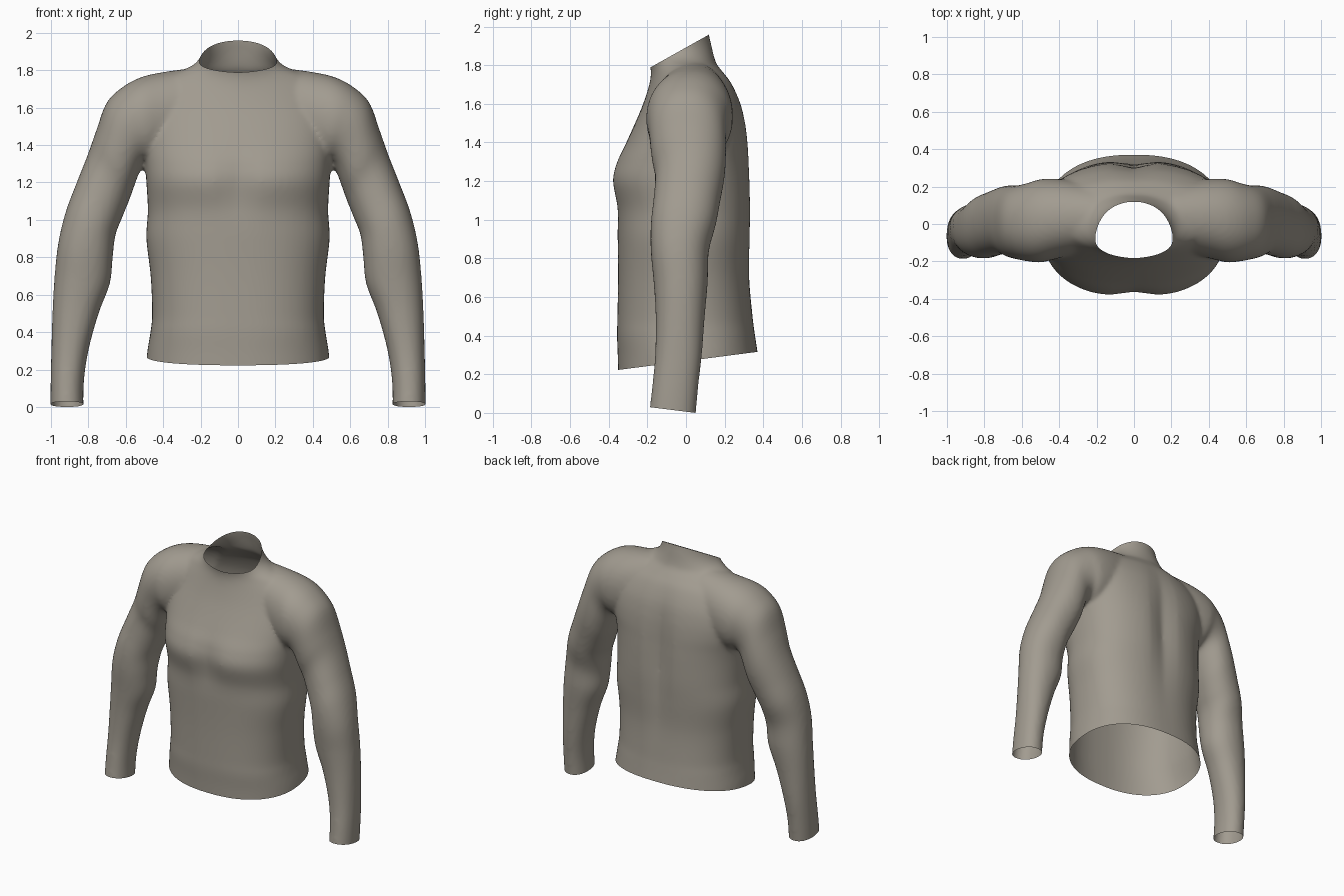
import bpy, bmesh, math
from mathutils import Vector

if "Cube" in bpy.data.objects:
    bpy.data.objects.remove(bpy.data.objects["Cube"])

SEG = 64


def resample(rows, steps=6):
    """Catmull-Rom interpolation between rows of numbers."""
    out = []
    for i in range(len(rows) - 1):
        p0, p1 = rows[max(i - 1, 0)], rows[i]
        p2, p3 = rows[i + 1], rows[min(i + 2, len(rows) - 1)]
        for s in range(steps):
            t = s / steps
            out.append([0.5 * (2 * b + (c - a) * t + (2 * a - 5 * b + 4 * c - d) * t * t
                               + (3 * b - a - 3 * c + d) * t ** 3)
                        for a, b, c, d in zip(p0, p1, p2, p3)])
    return out + [list(rows[-1])]


def superellipse(n):
    for k in range(SEG):
        a = 2 * math.pi * k / SEG
        c, s = math.cos(a), math.sin(a)
        yield (math.copysign(abs(c) ** (2 / n), c), math.copysign(abs(s) ** (2 / n), s))


def loft(bm, rings):
    """Closed tube through the rings, capped at both ends."""
    loops = [[bm.verts.new(p) for p in ring] for ring in rings]
    for a, b in zip(loops, loops[1:]):
        for k in range(SEG):
            j = (k + 1) % SEG
            bm.faces.new((a[k], a[j], b[j], b[k]))
    bm.faces.new(loops[0][::-1])
    bm.faces.new(loops[-1])


def bump(v, centre, width):
    return math.exp(-((v - centre) / width) ** 2)


def torso_ring(z, hw, front, back, n):
    ring = []
    mid, half = (front + back) / 2, (back - front) / 2
    for c, s in superellipse(n):
        x, y = hw * c, mid + half * s
        if s > 0:    # spine groove
            y -= 0.035 * bump(x, 0, 0.08) * bump(z, 1.2, 0.4)
        else:        # dip between the chest halves
            y += 0.028 * bump(x, 0, 0.1) * bump(z, 1.2, 0.14)
        ring.append((x, y, z))
    return ring


def sleeve_ring(side, xo, zo, xi, zi, front, back):
    cx, cz, cy = (xo + xi) / 2, (zo + zi) / 2, (front + back) / 2
    return [(side * (cx + c * (xo - xi) / 2), cy + s * (back - front) / 2,
             cz + c * (zo - zi) / 2) for c, s in superellipse(2.15)]


# torso and collar: height, half width, front y, back y, squareness
torso = [(.10, .50, -.35, .40, 2.3), (.28, .487, -.353, .376, 2.3), (.40, .468, -.357, .358, 2.4),
         (.50, .459, -.355, .346, 2.4), (.70, .467, -.352, .332, 2.4), (.90, .49, -.354, .337, 2.4),
         (1.05, .482, -.36, .341, 2.4), (1.20, .49, -.39, .338, 2.4), (1.30, .497, -.365, .333, 2.4),
         (1.40, .51, -.312, .326, 2.4), (1.50, .52, -.264, .313, 2.3), (1.60, .52, -.222, .289, 2.1),
         (1.70, .50, -.19, .245, 1.8), (1.76, .42, -.182, .20, 1.6), (1.80, .30, -.187, .166, 1.7),
         (1.84, .225, -.196, .149, 2), (1.90, .19, -.203, .134, 2), (1.96, .187, -.205, .12, 2),
         (2.05, .187, -.205, .11, 2)]
# sleeve: outer x, z, inner x, z, front y, back y
sleeve = [(.22, 1.815, .25, 1.30, -.15, .22), (.40, 1.79, .38, 1.30, -.18, .24),
          (.52, 1.762, .47, 1.29, -.205, .24), (.62, 1.708, .50, 1.30, -.20, .22),
          (.703, 1.625, .525, 1.26, -.19, .207), (.757, 1.48, .555, 1.18, -.178, .207),
          (.803, 1.35, .58, 1.11, -.16, .20), (.862, 1.20, .62, 1.01, -.168, .178),
          (.922, 1.04, .655, .92, -.182, .155), (.962, .87, .67, .80, -.182, .118),
          (.982, .68, .685, .66, -.167, .112), (.992, .50, .745, .50, -.157, .097),
          (.998, .30, .80, .30, -.16, .082), (1.002, .12, .825, .12, -.177, .062),
          (1.002, -.08, .825, -.08, -.20, .045)]

bm = bmesh.new()
loft(bm, [torso_ring(*r) for r in resample(torso)])
for side in (1, -1):
    loft(bm, [sleeve_ring(side, *r) for r in resample(sleeve)])
bmesh.ops.recalc_face_normals(bm, faces=bm.faces)
mesh = bpy.data.meshes.new("shirt_blank")
bm.to_mesh(mesh)
bm.free()
blank = bpy.data.objects.new("shirt_blank", mesh)
bpy.context.collection.objects.link(blank)

# fuse torso and sleeves into one skin and soften the seams
remesh = blank.modifiers.new("fuse", 'REMESH')
remesh.mode = 'VOXEL'
remesh.voxel_size = 0.014
soften = blank.modifiers.new("soften", 'SMOOTH')
soften.factor = 0.5
soften.iterations = 8
bpy.context.view_layer.update()
skin = bpy.data.meshes.new_from_object(blank.evaluated_get(bpy.context.evaluated_depsgraph_get()))
bpy.data.objects.remove(blank)


def trim(bm, region, point, normal):
    """Cut an opening: remove what lies beyond the plane inside the region."""
    faces = [f for f in bm.faces if region(f.calc_center_median())]
    geom = faces + list({e for f in faces for e in f.edges}) + list({v for f in faces for v in f.verts})
    bmesh.ops.bisect_plane(bm, geom=geom, plane_co=Vector(point),
                           plane_no=Vector(normal).normalized(), clear_outer=True)


# open the hem, cuffs and collar
bm = bmesh.new()
bm.from_mesh(skin)
trim(bm, lambda c: abs(c.x) < .62 and c.z < .45, (0, 0, .268), (0, .13, -1))
trim(bm, lambda c: abs(c.x) > .7 and c.z < .2, (0, -.07, .015), (0, -.125, -1))
trim(bm, lambda c: abs(c.x) < .3 and c.z > 1.7, (0, -.2, 1.78), (0, -.56, 1))
bm.to_mesh(skin)
bm.free()

fabric = bpy.data.materials.new("warm grey fabric")
fabric.diffuse_color = (.36, .33, .28, 1)
fabric.use_nodes = True
fabric.node_tree.nodes["Principled BSDF"].inputs["Base Color"].default_value = fabric.diffuse_color
skin.materials.clear()
skin.materials.append(fabric)
skin.polygons.foreach_set("material_index", [0] * len(skin.polygons))
skin.polygons.foreach_set("use_smooth", [True] * len(skin.polygons))
shirt = bpy.data.objects.new("long_sleeved_shirt", skin)
bpy.context.collection.objects.link(shirt)
